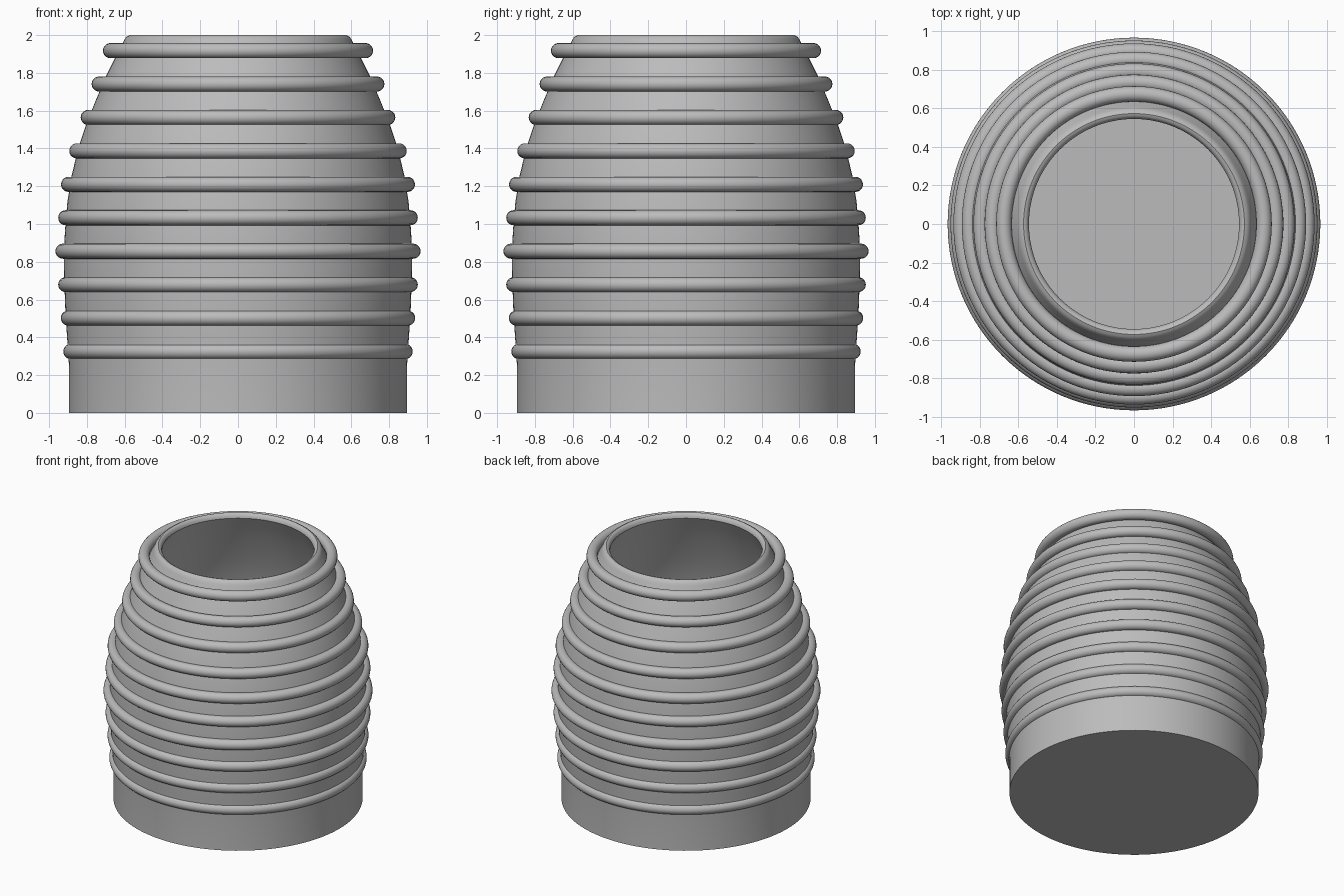
import bpy
import bmesh
import math

SEGMENTS = 128

cube = bpy.data.objects.get("Cube")
if cube:
    bpy.data.objects.remove(cube, do_unlink=True)

# Single plain grey material
grey = bpy.data.materials.new("plain_grey")
grey.use_nodes = True
colour = (0.5, 0.5, 0.5, 1)
grey.diffuse_color = colour
grey.node_tree.nodes["Principled BSDF"].inputs["Base Color"].default_value = colour


def finish(obj, angle):
    obj.data.materials.append(grey)
    bpy.ops.object.select_all(action="DESELECT")
    obj.select_set(True)
    bpy.context.view_layer.objects.active = obj
    bpy.ops.object.shade_smooth_by_angle(angle=math.radians(angle))


def lathe(name, profile):
    """Spin a (radius, height) profile around z."""
    bm = bmesh.new()
    verts = [bm.verts.new((r, 0, z)) for r, z in profile]
    edges = [bm.edges.new(pair) for pair in zip(verts, verts[1:])]
    bmesh.ops.spin(bm, geom=verts + edges, cent=(0, 0, 0), axis=(0, 0, 1),
                   angle=math.tau, steps=SEGMENTS, use_duplicate=False)
    bmesh.ops.remove_doubles(bm, verts=bm.verts, dist=0.0001)
    bmesh.ops.recalc_face_normals(bm, faces=bm.faces)
    mesh = bpy.data.meshes.new(name)
    bm.to_mesh(mesh)
    bm.free()
    obj = bpy.data.objects.new(name, mesh)
    bpy.context.collection.objects.link(obj)
    finish(obj, 35)


# Hollow barrel body: outer wall, rounded lip, inner wall and floor
WALL = 0.06
outer = [(0.895, 0.25), (0.905, 0.4), (0.914, 0.54), (0.92, 0.7),
         (0.922, 0.86), (0.915, 0.98), (0.903, 1.12), (0.88, 1.26),
         (0.846, 1.4), (0.803, 1.53), (0.755, 1.65), (0.7, 1.78),
         (0.65, 1.88)]
lip = [(0.607, 1.965), (0.6, 1.98), (0.588, 1.993), (0.573, 2.0),
       (0.561, 1.996), (0.55, 1.985), (0.545, 1.965)]
inner = [(r - WALL, z) for r, z in reversed(outer)]
lathe("barrel_body", [(0, 0), (0.895, 0)] + outer + lip + inner
      + [(0.895 - WALL, WALL), (0, WALL)])

# Ten evenly stacked round hoops
hoop_radii = [0.885, 0.898, 0.912, 0.927, 0.912, 0.897,
              0.853, 0.793, 0.735, 0.675]
for i, radius in enumerate(hoop_radii):
    bpy.ops.mesh.primitive_torus_add(
        major_radius=radius, minor_radius=0.04, major_segments=SEGMENTS,
        minor_segments=20, location=(0, 0, 0.325 + i * 0.177))
    hoop = bpy.context.object
    hoop.name = f"hoop_{i + 1}"
    finish(hoop, 60)
